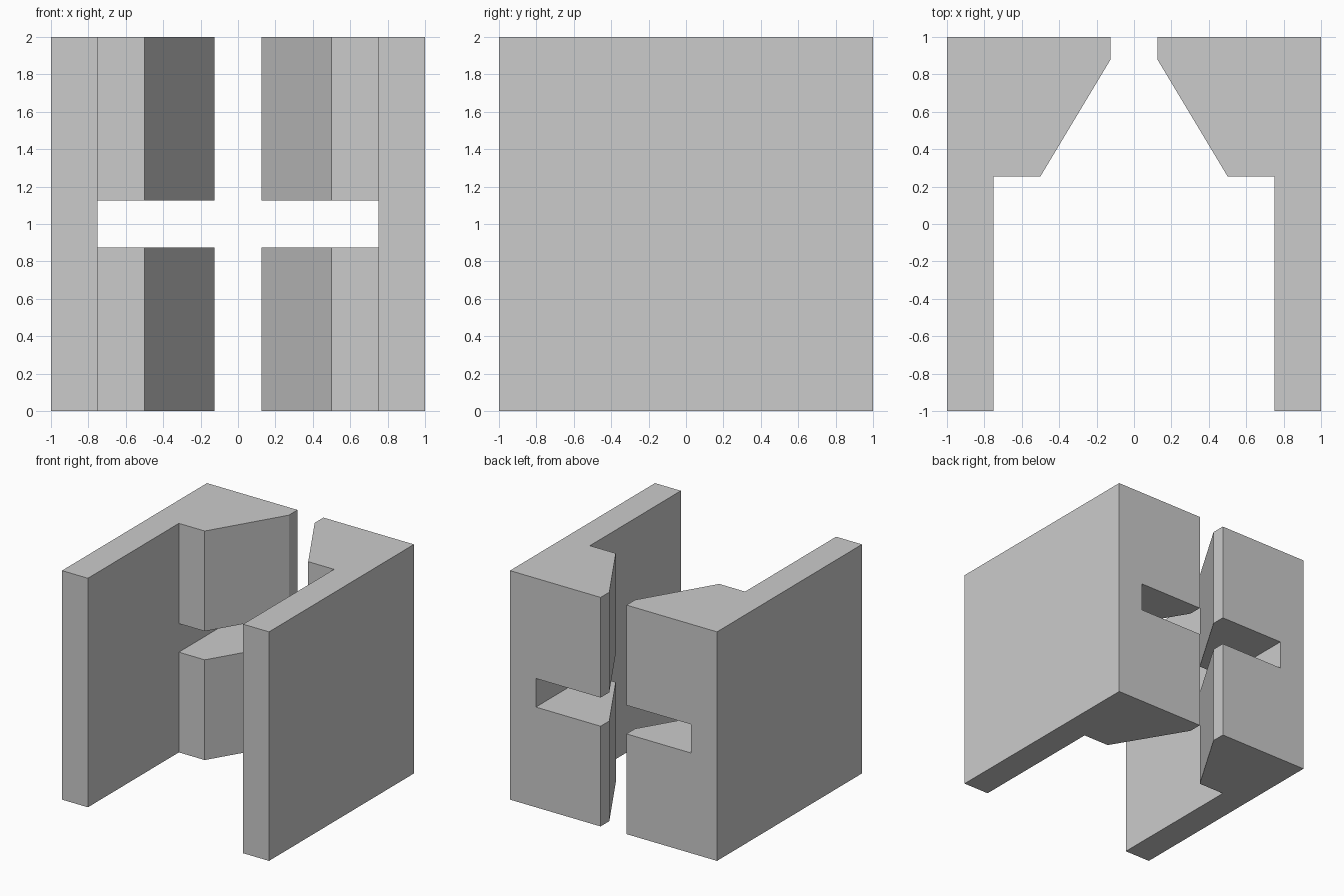
import bpy, bmesh

if "Cube" in bpy.data.objects:
    bpy.data.objects.remove(bpy.data.objects["Cube"])

# Plan outline of one half: outer wall, then the tapered jaw (points 2 to 6)
OUTLINE = [(1, -1), (0.75, -1), (0.75, 0.255), (0.5, 0.255),
           (0.125, 0.88), (0.125, 1), (0.75, 1), (1, 1)]
JAW = [2, 3, 4, 5, 6]
LEVELS = [0, 0.875, 1.125, 2]  # the slot lies between the middle two


def make_half(name, side):
    bm = bmesh.new()
    rings = [[bm.verts.new((side * x, y, z)) for x, y in OUTLINE] for z in LEVELS]
    n = len(OUTLINE)

    # Sides: the jaw is left out of the slot layer, exposing the wall behind it
    for layer in range(3):
        low, high = rings[layer], rings[layer + 1]
        edges = [(i, (i + 1) % n) for i in range(n)]
        if layer == 1:
            edges = [e for e in edges if not (e[0] in JAW and e[1] in JAW)]
            edges.append((JAW[0], JAW[-1]))
        for a, b in edges:
            bm.faces.new((low[a], low[b], high[b], high[a]))

    # Bottom and top caps, slot floor and slot ceiling
    bm.faces.new(rings[0])
    bm.faces.new(rings[3])
    for ring in rings[1:3]:
        bm.faces.new([ring[i] for i in JAW])

    # Merge coplanar faces
    bmesh.ops.recalc_face_normals(bm, faces=bm.faces)
    bmesh.ops.dissolve_limit(bm, angle_limit=0.01, verts=bm.verts, edges=bm.edges)
    mesh = bpy.data.meshes.new(name)
    bm.to_mesh(mesh)
    bm.free()
    bpy.context.collection.objects.link(bpy.data.objects.new(name, mesh))


# Two mirrored halves
for name, side in (("left_slotted_wall", -1), ("right_slotted_wall", 1)):
    make_half(name, side)
